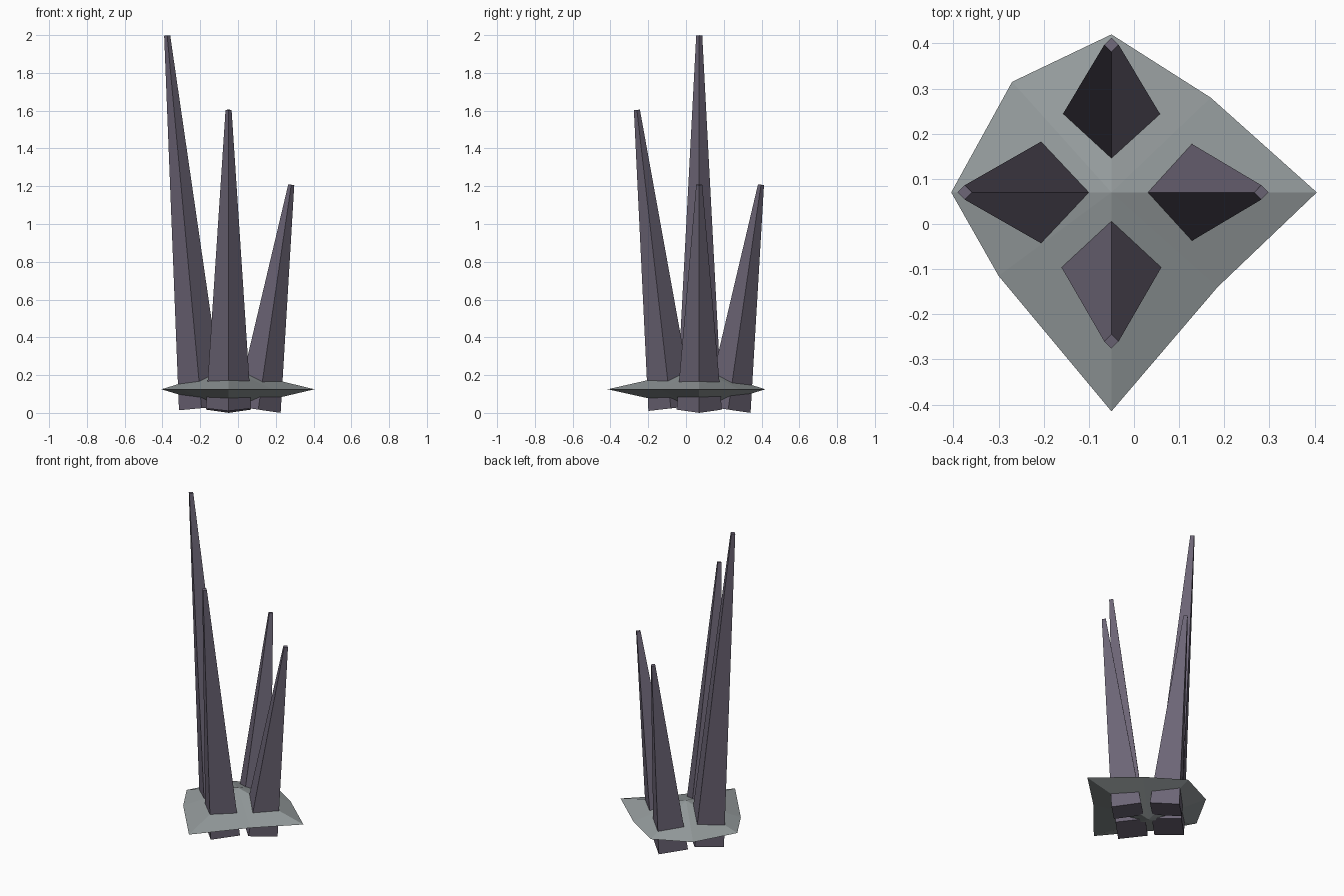
import bpy
from mathutils import Vector

if "Cube" in bpy.data.objects:
    bpy.data.objects.remove(bpy.data.objects["Cube"])

CX, CY = -0.05, 0.07   # common centre of base and spikes


def material(name, color):
    m = bpy.data.materials.new(name)
    m.diffuse_color = (*color, 1)
    m.use_nodes = True
    m.node_tree.nodes["Principled BSDF"].inputs["Base Color"].default_value = m.diffuse_color
    return m


def add_mesh(name, verts, faces, mat):
    me = bpy.data.meshes.new(name)
    me.from_pydata(verts, [], faces)
    me.materials.append(mat)
    ob = bpy.data.objects.new(name, me)
    bpy.context.collection.objects.link(ob)
    return ob


stone = material("stone", (0.30, 0.33, 0.335))
crystal = material("crystal", (0.15, 0.13, 0.18))

# Flat faceted base: irregular rim with an apex above and below
rim = [(0.405, 0.07), (0.17, 0.28), (CX, 0.42), (-0.27, 0.315),
       (-0.405, 0.07), (-0.30, -0.115), (CX, -0.415), (0.185, -0.14)]
n = len(rim)
verts = [(x, y, 0.125) for x, y in rim] + [(CX, CY, 0.235), (CX, CY, 0.018)]
faces = []
for i in range(n):
    j = (i + 1) % n
    faces += [(i, j, n), (j, i, n + 1)]
add_mesh("stone_base", verts, faces, stone)


# Tapered square spike leaning outward, with ends square to its axis
def spike(name, direction, base_r, base_z, tip_r, tip_z):
    out = Vector((*direction, 0))
    up = Vector((0, 0, 1))
    centre = Vector((CX, CY, 0))
    a = centre + out * base_r + up * base_z
    b = centre + out * tip_r + up * tip_z
    axis = (b - a).normalized()
    side = axis.cross(out).normalized()
    lean = side.cross(axis)
    v = [c + d * r for c, r in ((a, 0.12), (b, 0.016))
         for d in (lean, side, -lean, -side)]
    f = [(i, (i + 1) % 4, (i + 1) % 4 + 4, i + 4) for i in range(4)]
    add_mesh(name, v, f + [(3, 2, 1, 0), (4, 5, 6, 7)], crystal)


spike("left_spike", (-1, 0), 0.143, 0.025, 0.325, 1.998)
spike("front_spike", (0, -1), 0.150, 0.024, 0.330, 1.604)
spike("right_spike", (1, 0), 0.157, 0.0175, 0.332, 1.208)
spike("back_spike", (0, 1), 0.153, 0.0175, 0.327, 1.208)
